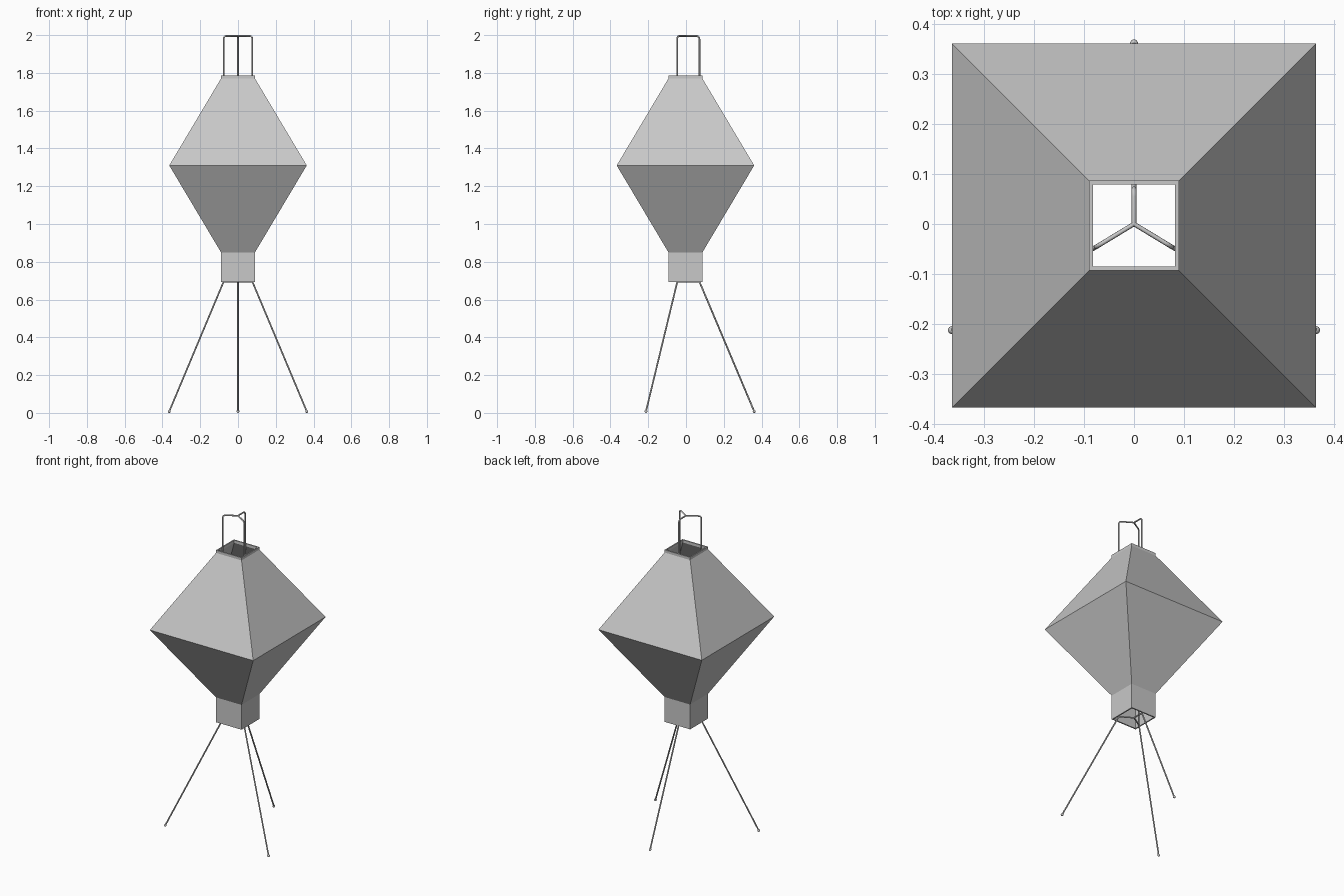
import bpy
import bmesh
from math import sin, cos, pi
from mathutils import Vector

cube = bpy.data.objects.get("Cube")
if cube:
    bpy.data.objects.remove(cube, do_unlink=True)


def make_material(name, value):
    mat = bpy.data.materials.new(name)
    mat.use_nodes = True
    colour = (value, value, value, 1)
    mat.diffuse_color = colour
    mat.node_tree.nodes["Principled BSDF"].inputs["Base Color"].default_value = colour
    return mat


GREY = make_material("light grey", 0.58)


def add_object(name, data):
    obj = bpy.data.objects.new(name, data)
    bpy.context.collection.objects.link(obj)
    data.materials.append(GREY)
    return obj


def square_shell(name, profile, centre_y):
    """Sweep a closed (half width, height) profile around four corners."""
    bm = bmesh.new()
    corners = [(1, 1), (-1, 1), (-1, -1), (1, -1)]
    rings = [[bm.verts.new((sx * w, sy * w + centre_y, z)) for sx, sy in corners]
             for w, z in profile]
    for ring, following in zip(rings, rings[1:] + rings[:1]):
        for i in range(4):
            j = (i + 1) % 4
            bm.faces.new((ring[i], ring[j], following[j], following[i]))
    bmesh.ops.recalc_face_normals(bm, faces=bm.faces)
    mesh = bpy.data.meshes.new(name)
    bm.to_mesh(mesh)
    bm.free()
    return add_object(name, mesh)


def wire(name, points, radius=0.0045):
    curve = bpy.data.curves.new(name, "CURVE")
    curve.dimensions = "3D"
    curve.bevel_depth = radius
    curve.bevel_resolution = 2
    curve.use_fill_caps = True
    spline = curve.splines.new("POLY")
    spline.points.add(len(points) - 1)
    for point, co in zip(spline.points, points):
        point.co = (*co, 1)
    return add_object(name, curve)


# Hollow folded shade: outer skin upward, inner skin back down
WALL = 0.008
BOTTOM, NECK, WAIST, COLLAR, TOP = 0.692, 0.85, 1.31, 1.77, 1.787
outer = [(0.09, BOTTOM), (0.09, NECK), (0.364, WAIST), (0.09, COLLAR), (0.09, TOP)]
inner = [(w - WALL, z) for w, z in reversed(outer)]
square_shell("lamp_shade", outer + inner, -0.003)

# Three wire legs that run up inside the shade and meet in a Y above it
BAR_Z, HANDLE_Z, BEND = 0.695, 1.9955, 0.016
legs = {
    "left": ((0.076, -0.046), (0.364, -0.212)),
    "right": ((-0.076, -0.046), (-0.364, -0.212)),
    "back": ((0, 0.071), (0, 0.361)),
}
for side, (post, foot) in legs.items():
    base = Vector((*post, BAR_Z))
    head = Vector((*post, HANDLE_Z))
    inward = -Vector((*post, 0)).normalized()
    bend = []
    for k in range(6):
        a = k / 5 * pi / 2
        bend.append(head + inward * BEND * (1 - cos(a))
                    + Vector((0, 0, BEND * (sin(a) - 1))))
    foot_at = Vector((*foot, 0.008))
    wire(side + "_leg", [foot_at, base])
    wire(side + "_post", [base, *bend, Vector((0, 0, HANDLE_Z))])
    wire(side + "_lower_spoke", [base, Vector((0, 0, BAR_Z))])

    # Small round foot
    bpy.ops.mesh.primitive_uv_sphere_add(segments=16, ring_count=8,
                                         radius=0.008, location=foot_at)
    ball = bpy.context.object
    ball.name = side + "_foot"
    ball.data.materials.append(GREY)
    bpy.ops.object.shade_smooth()
